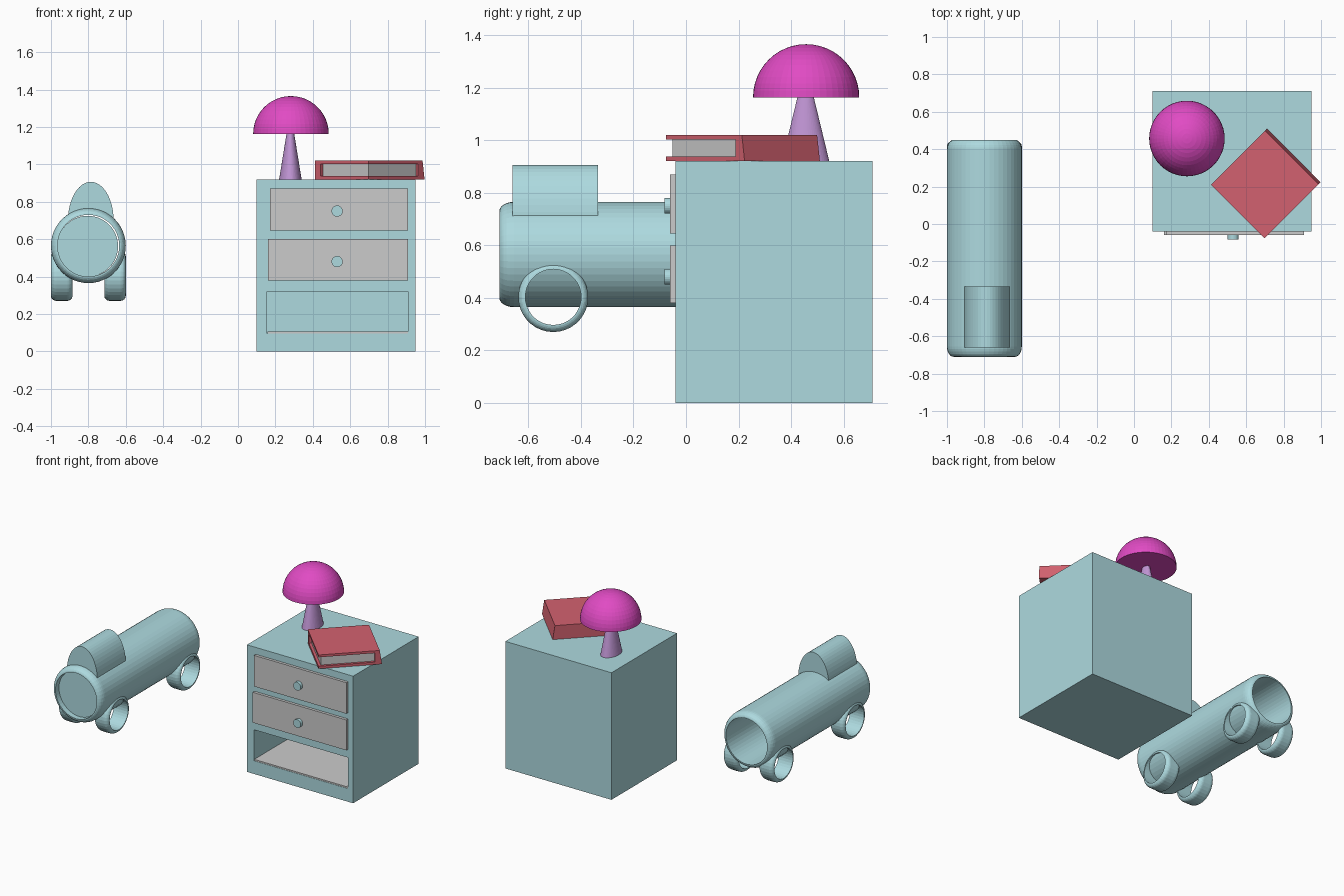
import bpy, bmesh
from math import sin, cos, pi, radians
from mathutils import Matrix, Vector

if "Cube" in bpy.data.objects:
    bpy.data.objects.remove(bpy.data.objects["Cube"])


def material(name, rgb):
    m = bpy.data.materials.new(name)
    m.diffuse_color = (*rgb, 1)
    m.use_nodes = True
    m.node_tree.nodes["Principled BSDF"].inputs["Base Color"].default_value = m.diffuse_color
    return m


TEAL = material("teal", (0.42, 0.70, 0.74))
MAGENTA = material("magenta", (0.75, 0.07, 0.55))
LILAC = material("lilac", (0.53, 0.30, 0.66))
RED = material("red", (0.65, 0.12, 0.16))


def finish(name, bm, mat=None, loc=(0, 0, 0), rot=(0, 0, 0)):
    bmesh.ops.recalc_face_normals(bm, faces=bm.faces)
    me = bpy.data.meshes.new(name)
    bm.to_mesh(me)
    bm.free()
    if mat:
        me.materials.append(mat)
    ob = bpy.data.objects.new(name, me)
    bpy.context.collection.objects.link(ob)
    ob.location, ob.rotation_euler = loc, rot
    return ob


def box_bm(lo, hi):
    bm = bmesh.new()
    lo, hi = Vector(lo), Vector(hi)
    bmesh.ops.create_cube(bm, size=1, matrix=Matrix.Translation((lo + hi) / 2)
                          @ Matrix.Diagonal((*(hi - lo), 1)))
    return bm


def box(name, lo, hi, mat=None):
    return finish(name, box_bm(lo, hi), mat)


def cone(name, r1, r2, depth, mat, loc, rot=(0, 0, 0), segs=48, scale_y=1):
    bm = bmesh.new()
    bmesh.ops.create_cone(bm, cap_ends=True, segments=segs, radius1=r1, radius2=r2, depth=depth)
    bmesh.ops.scale(bm, vec=(1, scale_y, 1), verts=bm.verts)
    return finish(name, bm, mat, loc, rot)


def tube(name, r_out, r_in, length, bevel, loc, rot, segs=48):
    """Open tube with rounded outer ends."""
    h, d = length / 2, r_out - r_in
    arc = [(r_in + d * sin(a), h - bevel + bevel * cos(a)) for a in (i * pi / 12 for i in range(7))]
    prof = arc + [(r, -z) for r, z in reversed(arc)]
    bm = bmesh.new()
    rings = [[bm.verts.new((r * cos(2 * pi * k / segs), r * sin(2 * pi * k / segs), z))
              for r, z in prof] for k in range(segs)]
    n = len(prof)
    for k in range(segs):
        a, b = rings[k], rings[(k + 1) % segs]
        for i in range(n):
            j = (i + 1) % n
            bm.faces.new((a[i], b[i], b[j], a[j]))
    return finish(name, bm, TEAL, loc, rot)


def cut(ob, cutter):
    cutter.hide_render = True
    mod = ob.modifiers.new("cut", "BOOLEAN")
    mod.operation, mod.solver, mod.object = "DIFFERENCE", "EXACT", cutter
    bpy.context.view_layer.objects.active = ob
    bpy.ops.object.modifier_apply(modifier=mod.name)


ALONG_Y, ALONG_X = (radians(90), 0, 0), (0, radians(90), 0)

# Cabinet with an open bottom compartment
cabinet = box("cabinet", (0.10, -0.04, 0), (0.95, 0.71, 0.92), TEAL)
opening = box("opening_cutter", (0.155, -0.2, 0.095), (0.91, 0.66, 0.32), TEAL)
cut(cabinet, opening)
bpy.data.objects.remove(opening)
box("compartment_floor", (0.157, -0.038, 0.094), (0.908, 0.655, 0.105))

# Drawer fronts and knobs
for label, x0, z0, z1, zk in (("upper", 0.17, 0.645, 0.87, 0.75), ("lower", 0.16, 0.38, 0.60, 0.48)):
    box(label + "_drawer", (x0, -0.06, z0), (0.91, -0.02, z1))
    cone(label + "_knob", 0.03, 0.03, 0.03, TEAL, (0.53, -0.067, zk), ALONG_Y, 24)

# Lamp: oval tapered stem and solid dome shade
cone("lamp_stem", 0.06, 0.018, 0.26, LILAC, (0.28, 0.455, 1.05), scale_y=1.5)
bm = bmesh.new()
bmesh.ops.create_uvsphere(bm, u_segments=48, v_segments=24, radius=0.202)
cutgeo = bmesh.ops.bisect_plane(bm, geom=bm.verts[:] + bm.edges[:] + bm.faces[:],
                                plane_co=(0, 0, 0), plane_no=(0, 0, -1), clear_outer=True)
bmesh.ops.holes_fill(bm, edges=[e for e in bm.edges if e.is_boundary])
finish("lamp_shade", bm, MAGENTA, (0.283, 0.457, 1.163))

# Book turned 45 degrees: covers, two closed sides, pages showing on the others
for name, lo, hi, mat in (
        ("book_lower_cover", (-0.205, -0.2025, 0), (0.19, 0.2025, 0.018), RED),
        ("book_upper_cover", (-0.205, -0.2025, 0.083), (0.19, 0.2025, 0.10), RED),
        ("book_spine", (0.17, -0.2025, 0), (0.218, 0.2025, 0.10), RED),
        ("book_back_side", (-0.205, 0.16, 0.01), (0.18, 0.2025, 0.09), RED),
        ("book_pages", (-0.187, -0.185, 0.01), (0.18, 0.17, 0.09), None)):
    bm = box_bm(lo, hi)
    if name == "book_spine":
        for v in bm.verts:
            if v.co.x > 0.2 and v.co.z > 0.05:
                v.co.x = 0.203
    finish(name, bm, mat, (0.70, 0.212, 0.92), (0, 0, radians(45)))

# Rolling toy: open barrel body with a disc set in the front end
tube("toy_body", 0.2, 0.165, 1.16, 0.055, (-0.8, -0.13, 0.565), ALONG_Y)
cone("toy_front_disc", 0.163, 0.163, 0.01, TEAL, (-0.804, -0.665, 0.562), ALONG_Y)
hollow = cone("toy_hollow_cutter", 0.18, 0.18, 1.6, TEAL, (-0.8, -0.13, 0.565), ALONG_Y)

# Cabin hump on top of the body
hump = cone("toy_cabin", 0.122, 0.122, 0.325, TEAL, (-0.787, -0.4975, 0.70), ALONG_Y, scale_y=1.69)
lower = box("cabin_cutter", (-1, -0.9, 0.3), (-0.5, 0, 0.69))
cut(hump, lower)
cut(hump, hollow)
bpy.data.objects.remove(lower)

# Four ring wheels, trimmed where they enter the body
for end, y in (("front", -0.505), ("rear", 0.31)):
    for side, s in (("left", -1), ("right", 1)):
        wheel = tube(f"{end}_{side}_wheel", 0.133, 0.106, 0.115, 0.03,
                     (-0.8 + s * 0.1425, y, 0.403), ALONG_X, 36)
        cut(wheel, hollow)
bpy.data.objects.remove(hollow)
